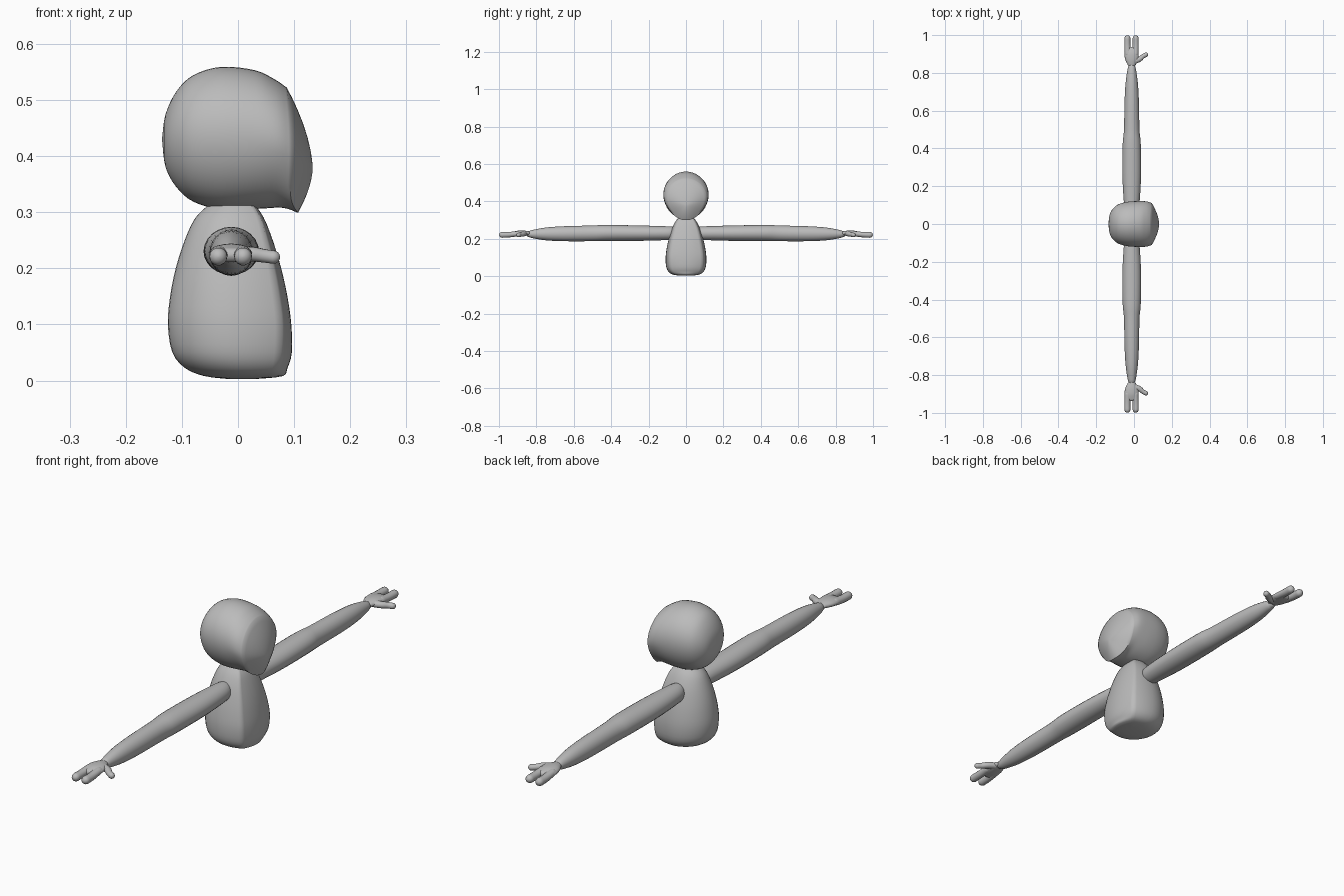
import bpy, math
from mathutils import Vector

if "Cube" in bpy.data.objects:
    bpy.data.objects.remove(bpy.data.objects["Cube"])

grey = bpy.data.materials.new("plain grey")
grey.diffuse_color = (0.5, 0.5, 0.5, 1)
grey.use_nodes = True
grey.node_tree.nodes["Principled BSDF"].inputs["Base Color"].default_value = grey.diffuse_color


def smooth_rows(rows, n=4):
    """Catmull-Rom interpolation of a table of rows."""
    rows = [Vector(r) for r in rows]
    out = []
    for i in range(len(rows) - 1):
        b, c = rows[i], rows[i + 1]
        a = rows[i - 1] if i else b
        d = rows[i + 2] if i + 2 < len(rows) else c
        for k in range(n):
            t = k / n
            out.append(0.5 * (2 * b + (c - a) * t + (2 * a - 5 * b + 4 * c - d) * t * t
                              + (3 * b - a - 3 * c + d) * t ** 3))
    return out + [rows[-1]]


def loft(name, rings, mirror=False, angle=60):
    """Skin a list of equal-length rings and close both ends."""
    m = len(rings[0])
    verts = [p for r in rings for p in r]
    faces = [(i * m + j, i * m + (j + 1) % m, (i + 1) * m + (j + 1) % m, (i + 1) * m + j)
             for i in range(len(rings) - 1) for j in range(m)]
    faces += [tuple(range(m))[::-1], tuple(range(len(verts) - m, len(verts)))]
    mesh = bpy.data.meshes.new(name)
    mesh.from_pydata(verts, [], faces)
    mesh.materials.append(grey)
    ob = bpy.data.objects.new(name, mesh)
    bpy.context.collection.objects.link(ob)
    bpy.ops.object.select_all(action='DESELECT')
    ob.select_set(True)
    bpy.context.view_layer.objects.active = ob
    bpy.ops.object.mode_set(mode='EDIT')
    bpy.ops.mesh.select_all(action='SELECT')
    bpy.ops.mesh.normals_make_consistent(inside=False)
    bpy.ops.object.mode_set(mode='OBJECT')
    bpy.ops.object.shade_smooth_by_angle(angle=math.radians(angle))
    if mirror:
        mod = ob.modifiers.new("mirror", 'MIRROR')
        mod.use_axis = (False, True, False)
        mod.use_mirror_merge = False
    return ob


def tube(name, rows, sides=20):
    """Limb along rows of (x, y, z, half width, half height), rounded at both ends."""
    rows = smooth_rows(rows)
    rings = []
    for i, r in enumerate(rows):
        d = (rows[min(i + 1, len(rows) - 1)] - rows[max(i - 1, 0)])
        d = Vector(d[:3]).normalized()
        side = d.cross(Vector((0, 0, 1))).normalized()
        up = side.cross(d)

        def ring(shift, s):
            c = Vector(r[:3]) + d * shift
            return [c + side * r[3] * s * math.cos(a) + up * r[4] * s * math.sin(a)
                    for a in (2 * math.pi * k / sides for k in range(sides))]
        caps = [(r[4] * math.cos(q), math.sin(q)) for q in (0.08, 0.4, 0.8, 1.2)]
        if i == 0:
            rings += [ring(-h, s) for h, s in caps]
        rings.append(ring(0, 1))
        if i == len(rows) - 1:
            rings += [ring(h, s) for h, s in caps[::-1]]
    return loft(name, rings, mirror=True)


# Head: rings along x of (x, bottom z, top z, half width), ending in a creased face
N = 48
head_rows = smooth_rows([
    (-0.135, 0.425, 0.435, 0.005), (-0.129, 0.38, 0.475, 0.05), (-0.11, 0.345, 0.515, 0.083),
    (-0.08, 0.319, 0.544, 0.105), (-0.03, 0.305, 0.559, 0.118), (0.03, 0.306, 0.553, 0.121),
    (0.065, 0.308, 0.537, 0.119), (0.087, 0.299, 0.522, 0.110)], 4)
head = []
for i, (x, lo, hi, w) in enumerate(head_rows):
    front = max(0, (x - 0.02) / 0.067)
    ring = []
    for k in range(N):
        a = 2 * math.pi * k / N
        u = math.sin(a)                       # -1 chin, 1 crown
        y = w * math.cos(a) * (1 + 0.05 * u * (1 - u * u))
        if u < 0:
            y *= 1 - 0.12 * front * -u        # jaw narrows at the front
        z = (lo + hi) / 2 + (hi - lo) / 2 * u
        dx = front * (0.02 * max(0, -u) ** 6 + 0.008 * (1 - u * u))
        ring.append(Vector((x + dx, y, z)))
    head.append(ring)
crease, tip = head[-1], Vector((0.133, 0, 0.378))
for t in (0.12, 0.28, 0.45, 0.62, 0.78, 0.9, 0.98):
    bulge = 1 - (1 - t) ** 1.7
    head.append([Vector((p.x + (tip.x - p.x) * bulge, p.y + (tip.y - p.y) * t,
                         p.z + (tip.z - p.z) * t)) for p in crease])
loft("head", head, angle=50)

# Body: stacked rings of (z, back x, crease x, front x, half width)
body_rows = smooth_rows([
    (0.003, -0.02, 0.03, 0.035, 0.03), (0.008, -0.06, 0.06, 0.08, 0.068),
    (0.022, -0.094, 0.071, 0.088, 0.092), (0.05, -0.117, 0.077, 0.096, 0.106),
    (0.1, -0.125, 0.079, 0.095, 0.109), (0.15, -0.121, 0.073, 0.088, 0.103),
    (0.2, -0.111, 0.064, 0.077, 0.092), (0.25, -0.095, 0.052, 0.062, 0.077),
    (0.29, -0.076, 0.04, 0.046, 0.058), (0.315, -0.05, 0.025, 0.029, 0.038)], 3)
body = []
for z, xb, xc, xf, w in body_rows:
    mid = xb + (xc - xb) * 0.58
    half = [(mid - (mid - xb) * math.cos(a), w * math.sin(a))
            for a in (math.pi / 2 * k / 10 for k in range(11))]
    half += [(mid + (xc - mid) * t, w * (1 - 0.17 * t * t)) for t in (0.3, 0.6, 0.85, 1)]
    half += [(xc + (xf - xc) * (1 - s * s), w * 0.83 * s) for s in (0.85, 0.65, 0.45, 0.22)]
    half.append((xf, 0))
    body.append([Vector((x, y, z)) for x, y in half]
                + [Vector((x, -y, z)) for x, y in half[-2:0:-1]])
loft("body", body, angle=50)

# Arms, palms, fingers and thumbs, mirrored to both sides
tube("arm", [(-0.012, 0.07, 0.23, 0.032, 0.034), (-0.012, 0.11, 0.23, 0.041, 0.037),
             (-0.012, 0.25, 0.23, 0.049, 0.041), (-0.012, 0.42, 0.231, 0.048, 0.043),
             (-0.012, 0.5, 0.229, 0.041, 0.042), (-0.012, 0.65, 0.227, 0.038, 0.04),
             (-0.012, 0.75, 0.226, 0.032, 0.034), (-0.012, 0.82, 0.225, 0.022, 0.022),
             (-0.012, 0.838, 0.225, 0.017, 0.016)], 24)
tube("palm", [(-0.012, 0.845, 0.229, 0.022, 0.012), (-0.012, 0.87, 0.229, 0.034, 0.015),
              (-0.013, 0.9, 0.227, 0.038, 0.016), (-0.014, 0.925, 0.224, 0.035, 0.013)])
for name, x in (("outer_finger", -0.035), ("inner_finger", 0.009)):
    tube(name, [(x + 0.1 * (-0.012 - x), 0.9, 0.227, 0.017, 0.014), (x, 0.945, 0.222, 0.016, 0.015),
                (x, 0.983, 0.221, 0.016, 0.016)], 14)
tube("thumb", [(0.0, 0.862, 0.227, 0.016, 0.013), (0.028, 0.872, 0.225, 0.014, 0.013),
               (0.048, 0.888, 0.222, 0.012, 0.012), (0.063, 0.896, 0.22, 0.012, 0.012)], 14)
